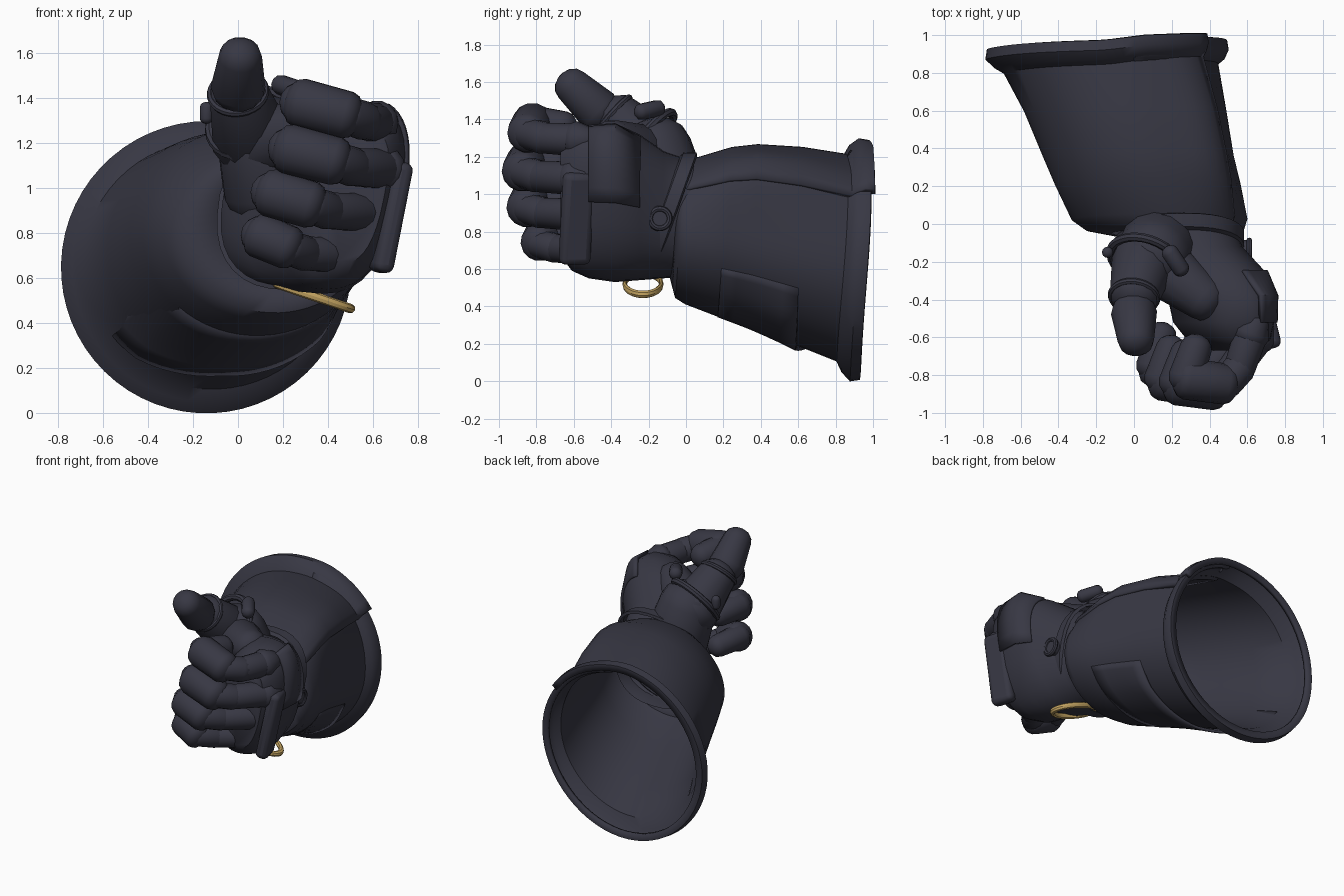
import bpy, bmesh, math
from mathutils import Vector

if "Cube" in bpy.data.objects:
    bpy.data.objects.remove(bpy.data.objects["Cube"])


def material(name, rgb):
    m = bpy.data.materials.new(name)
    m.diffuse_color = (*rgb, 1)
    m.use_nodes = True
    m.node_tree.nodes["Principled BSDF"].inputs["Base Color"].default_value = m.diffuse_color
    return m


LEATHER = material("dark_leather", (0.039, 0.039, 0.057))
GOLD = material("gold", (0.55, 0.37, 0.12))


def finish(ob, mat=LEATHER, angle=40):
    ob.data.materials.append(mat)
    bpy.ops.object.select_all(action='DESELECT')
    ob.select_set(True)
    bpy.context.view_layer.objects.active = ob
    bpy.ops.object.shade_smooth_by_angle(angle=math.radians(angle))
    return ob


def loft(name, rings, closed=True, caps=(True, True), thick=0):
    """Skin a list of point rings."""
    bm = bmesh.new()
    vs = [[bm.verts.new(p) for p in r] for r in rings]
    n = len(rings[0])
    for a, b in zip(vs, vs[1:]):
        for i in range(n if closed else n - 1):
            j = (i + 1) % n
            bm.faces.new((a[i], a[j], b[j], b[i]))
    if caps[0]:
        bm.faces.new(vs[0][::-1])
    if caps[1]:
        bm.faces.new(vs[-1])
    bmesh.ops.recalc_face_normals(bm, faces=bm.faces)
    me = bpy.data.meshes.new(name)
    bm.to_mesh(me)
    bm.free()
    ob = bpy.data.objects.new(name, me)
    bpy.context.collection.objects.link(ob)
    if thick:
        s = ob.modifiers.new("thickness", 'SOLIDIFY')
        s.thickness = thick
        s.offset = 0
    return finish(ob)


OPEN = (False, False)


def section(y, x0, x1, z0, z1, angles, shear=0, tilt=0, power=1, grow=lambda a: 1, push=lambda a: 0):
    """Oval cross-section across the arm, sheared sideways and tilted in depth."""
    cx, cz, rx, rz = (x0 + x1) / 2, (z0 + z1) / 2, (x1 - x0) / 2, (z1 - z0) / 2
    out = []
    for a in angles:
        c, s = math.cos(a), math.sin(a)
        u = math.copysign(abs(c) ** power, c) * grow(a)
        v = math.copysign(abs(s) ** power, s) * grow(a)
        out.append(Vector((cx + rx * u + shear * rz * v, y + tilt * rz * v + push(a), cz + rz * v)))
    return out


def capsule(name, a, b, ra, rb, n=14, dome=0.8):
    """Padded finger segment with rounded ends."""
    a, b = Vector(a), Vector(b)
    d = (b - a).normalized()
    q = d.to_track_quat('Z', 'Y')
    rings = []
    for base, r, degs in ((a, ra, (-80, -55, -28, 0)), (b, rb, (0, 28, 55, 80))):
        for g in degs:
            t = math.radians(g)
            c = base + d * r * dome * math.sin(t)
            rings.append([c + q @ Vector((r * math.cos(t) * math.cos(k), r * math.cos(t) * math.sin(k), 0))
                          for k in (2 * math.pi * i / n for i in range(n))])
    return loft(name, rings)


def hoop(name, loc, axis, r, minor, mat=LEATHER):
    bpy.ops.mesh.primitive_torus_add(major_segments=28, minor_segments=8, major_radius=r,
                                     minor_radius=minor, location=loc)
    ob = bpy.context.object
    ob.name = name
    ob.rotation_euler = Vector(axis).to_track_quat('Z', 'Y').to_euler()
    return finish(ob, mat)


def bump(a, centre, width):
    """Smooth bulge around an angle given in degrees."""
    d = (math.degrees(a) - centre + 180) % 360 - 180
    return math.exp(-(d / width) ** 2)


full = [2 * math.pi * i / 32 for i in range(32)]

# Flared cuff: one sheet wrapped with an overlapping seam near the top, boxy at the upper outer corner
start, sweep, steps = math.radians(78), math.radians(402), 68
wrap = [start - sweep * i / steps for i in range(steps + 1)]
spiral = lambda a: 0.98 + 0.035 * min(1, max(0, (start - a - 0.9) / (sweep - 0.9)))
lip = lambda a: (0.03 * bump(a, 25, 50) - 0.025 * bump(a, 180, 45)
                 + 0.02 * min(1, max(0, (-a - math.radians(268)) / 0.35)))
# depth, left, right, bottom, top, tilt, corner size
cuff_rows = [
    (-0.05, -0.09, 0.54, 0.55, 1.14, 0.08, 0),
    (-0.02, -0.25, 0.58, 0.45, 1.16, 0.08, 0),
    (0.03, -0.32, 0.60, 0.42, 1.18, 0.08, 0.03),
    (0.22, -0.41, 0.57, 0.345, 1.235, 0.06, 0.09),
    (0.36, -0.47, 0.54, 0.295, 1.25, 0.05, 0.12),
    (0.60, -0.57, 0.50, 0.205, 1.235, 0.04, 0.10),
    (0.83, -0.68, 0.45, 0.11, 1.20, 0.03, 0.03),
    (0.86, -0.73, 0.48, 0.05, 1.25, 0.03, 0.0),
    (0.90, -0.775, 0.50, 0.005, 1.28, 0.03, 0.0),
    (0.94, -0.77, 0.495, 0.01, 1.275, 0.03, 0.0),
    (0.94, -0.73, 0.46, 0.05, 1.24, 0.03, 0.0),
]


def cuff_row(y, x0, x1, z0, z1, t, k):
    grow = lambda a: spiral(a) + k * bump(a, 47, 17) - 0.4 * k * bump(a, 8, 18)
    return section(y, x0, x1, z0, z1, wrap, tilt=t, grow=grow, push=lip if y > 0.8 else lambda a: 0)


loft("cuff", [cuff_row(*r) for r in cuff_rows], closed=False, caps=OPEN, thick=0.026)


# Folded flap under the cuff, lifting away towards its free edge
def cuff_point(y, a, scale):
    for p, q in zip(cuff_rows, cuff_rows[1:]):
        if p[0] <= y <= q[0]:
            f = (y - p[0]) / (q[0] - p[0])
            row = [u + (v - u) * f for u, v in zip(p, q)]
            return section(y, *row[1:5], [a], tilt=row[5], grow=lambda _: scale)[0]


flap = []
for i in range(6):
    t = i / 5
    ring = []
    for j in range(25):
        w = j / 24
        edge = 0.80 - 0.19 * min(1, 2.2 * w)
        lift = min(1, 6 * w, 6 * (1 - w))
        ring.append(cuff_point(0.2 + t * (edge - 0.2), math.radians(-150 + 125 * w),
                               0.995 + lift * (0.01 + 0.05 * t * t)))
    flap.append(ring)
loft("cuff_flap", flap, closed=False, caps=OPEN, thick=0.02)

# Palm and back of the hand, open at the wrist
hand_rows = [
    (0.06, -0.10, 0.54, 0.55, 1.16, 0.0), (0.0, -0.10, 0.54, 0.56, 1.19, 0.0),
    (-0.12, -0.05, 0.57, 0.55, 1.23, 0.08), (-0.25, 0.05, 0.68, 0.54, 1.32, 0.17),
    (-0.38, 0.20, 0.72, 0.53, 1.38, 0.2), (-0.52, 0.23, 0.72, 0.55, 1.37, 0.2),
    (-0.61, 0.30, 0.70, 0.59, 1.33, 0.2), (-0.67, 0.42, 0.65, 0.67, 1.25, 0.2),
]
loft("hand", [section(y, x0, x1, z0, z1, full, shear=k, power=0.8)
              for y, x0, x1, z0, z1, k in hand_rows], caps=(False, True))

# Wrist strap with a round button
strap = [(-0.045, 0.98), (-0.035, 1.04), (0.035, 1.04), (0.045, 0.98)]
loft("wrist_strap", [section(-0.10 + dy, -0.08, 0.57, 0.56, 1.21, full, shear=0.06, tilt=0.36,
                             power=0.85, grow=lambda a, s=s: s) for dy, s in strap], caps=OPEN)
bpy.ops.mesh.primitive_cylinder_add(vertices=16, radius=0.055, depth=0.08,
                                    location=(0.575, -0.14, 0.87), rotation=(0, math.pi / 2, 0))
bpy.context.object.name = "strap_button"
finish(bpy.context.object)
hoop("button_rim", (0.61, -0.14, 0.87), (1, 0, 0), 0.052, 0.016)


# Armour shell following the back of the hand
angles = [math.radians(68 * i / 10) for i in range(11)]
loft("back_plate", [section(*hand_rows[i][:5], angles, shear=hand_rows[i][5], power=0.8,
                            grow=lambda a, s=s: s) for i, s in ((3, 1.01), (4, 1.03), (5, 1.02))],
     closed=False, caps=OPEN, thick=0.025)
bpy.ops.mesh.primitive_cube_add(size=1, location=(0.68, -0.585, 0.87), rotation=(0, 0.2, 0.25))
guard = bpy.context.object
guard.name = "knuckle_guard"
guard.scale = (0.09, 0.17, 0.50)
bpy.ops.object.transform_apply(location=False, rotation=False, scale=True)
bevel = guard.modifiers.new("bevel", 'BEVEL')
bevel.width = 0.035
bevel.segments = 3
finish(guard)

# Curled fingers: (name, height, left, right, front, radius, knuckle x, knuckle y)
fingers = [
    ("index", 1.36, 0.20, 0.57, -0.97, 0.112, 0.62, -0.58),
    ("middle", 1.155, 0.15, 0.52, -1.00, 0.114, 0.65, -0.60),
    ("ring", 0.96, 0.07, 0.41, -0.975, 0.110, 0.58, -0.58),
    ("little", 0.77, 0.02, 0.31, -0.90, 0.102, 0.48, -0.54),
]
for name, z, xl, xr, yf, r, kx, ky in fingers:
    knuckle = Vector((kx, ky, z - 0.07))
    bend = Vector((xr - 0.01, yf + 0.21, z - 0.06))
    outer = Vector((xr - 0.085, yf + r + 0.01, z - 0.035))
    inner = Vector((xl + 0.075, yf + r + 0.04, z + 0.02))
    tip = Vector((xl + 0.13, yf + 0.32, z))
    capsule(name + "_base", knuckle, bend, r * 0.8, r * 0.75)
    capsule(name + "_joint", bend, outer, r * 0.78, r * 0.75)
    capsule(name + "_middle", outer, inner, r * 0.97, r, dome=0.62)
    capsule(name + "_tip", inner, tip, r * 0.85, r * 0.75)
    capsule(name + "_knuckle", knuckle + Vector((0.02, 0.05, 0)), knuckle, r * 0.7, r * 0.9)

# Thumb: mound, lower segment, tip, and the bands around it
capsule("thumb_mound", (0.15, -0.10, 1.0), (0.10, -0.17, 1.25), 0.22, 0.20)
capsule("thumb_web", (0.12, -0.2, 1.2), (0.38, -0.40, 1.28), 0.17, 0.12)
capsule("thumb_lower", (0.06, -0.17, 1.22), (0.005, -0.37, 1.41), 0.18, 0.135)
capsule("thumb_tip", (0.0, -0.47, 1.45), (0.01, -0.615, 1.585), 0.122, 0.097)
hoop("thumb_cuff", (0.0, -0.385, 1.425), (-0.1, -0.72, 0.65), 0.122, 0.018)
hoop("thumb_band", (0.055, -0.19, 1.29), (-0.25, -0.75, 0.6), 0.185, 0.024)
capsule("band_tab", (0.19, -0.15, 1.46), (0.25, -0.24, 1.44), 0.045, 0.045, 10)
capsule("band_stud", (-0.14, -0.15, 1.31), (-0.14, -0.15, 1.36), 0.03, 0.03, 10)

# Gold ring hanging from the wrist
ring = hoop("gold_ring", (0.335, -0.23, 0.52), (0, 0, 1), 0.175, 0.021, GOLD)
ring.rotation_euler = (0, math.atan2(0.32, 0.95), 0)
ring.scale = (1, 0.56, 1)
